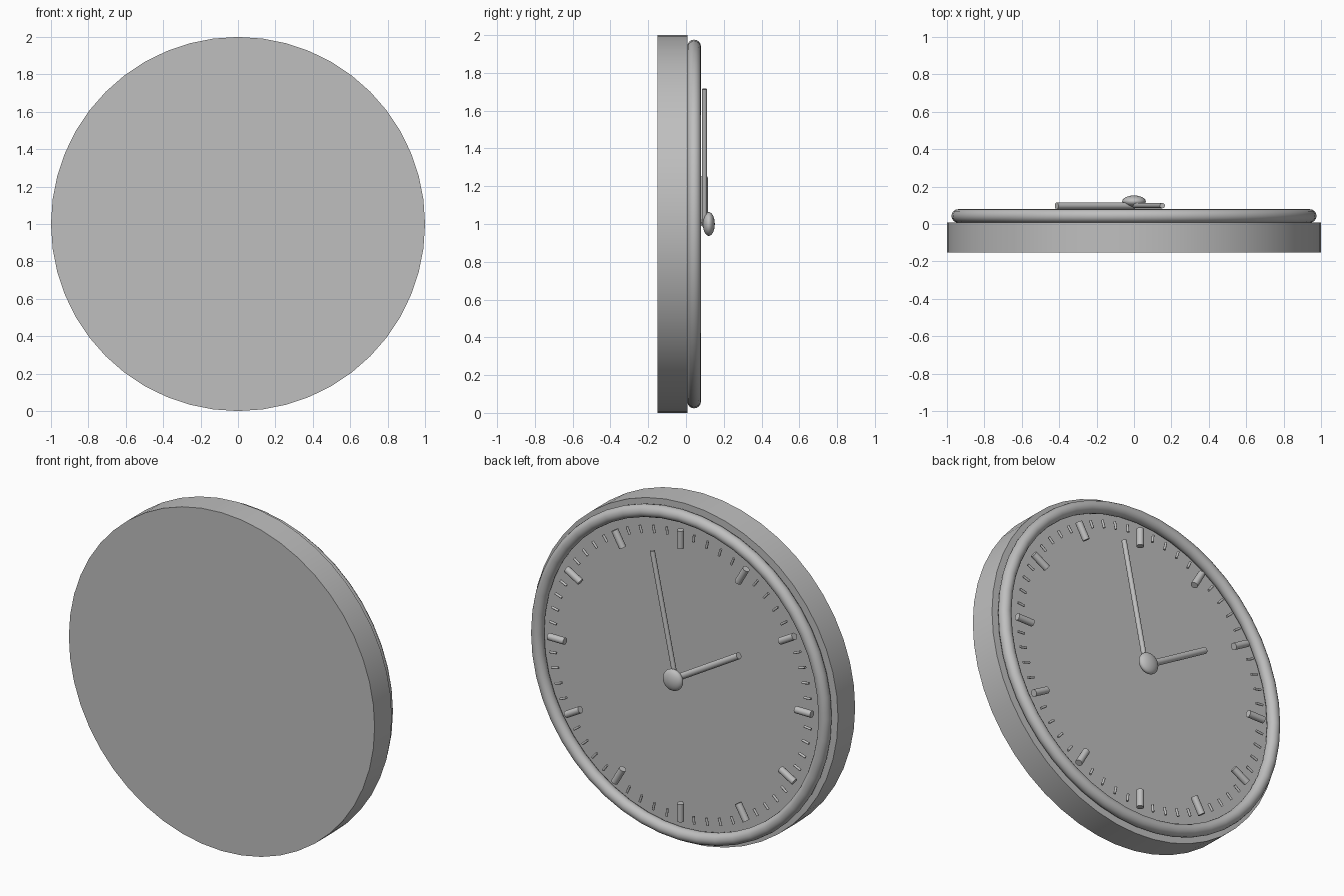
import bpy
from math import sin, cos, pi, radians
from mathutils import Vector

cube = bpy.data.objects.get("Cube")
if cube:
    bpy.data.objects.remove(cube, do_unlink=True)

GREY = 0.52
mat = bpy.data.materials.new("plain grey")
mat.use_nodes = True
mat.diffuse_color = (GREY, GREY, GREY, 1)
mat.node_tree.nodes["Principled BSDF"].inputs["Base Color"].default_value = (GREY, GREY, GREY, 1)


def finish(name):
    """Name, colour and smooth the active object."""
    obj = bpy.context.object
    obj.name = name
    obj.data.materials.append(mat)
    bpy.ops.object.shade_smooth_by_angle(angle=radians(35))
    return obj


def dial_rod(name, turn, inner, outer, radius, y):
    """Rod lying along a dial radius; turn is clockwise from twelve, seen from +y."""
    out = Vector((-sin(turn), 0, cos(turn)))
    mid = out * (inner + outer) / 2 + Vector((0, y, 1))
    bpy.ops.mesh.primitive_cylinder_add(vertices=16, radius=radius, depth=outer - inner,
                                        location=mid, rotation=(0, -turn, 0))
    return finish(name)


# Case
bpy.ops.mesh.primitive_cylinder_add(vertices=48, radius=1, depth=0.16,
                                    location=(0, -0.072, 1), rotation=(pi / 2, 0, 0))
finish("clock_case")

# Rim
bpy.ops.mesh.primitive_torus_add(major_segments=48, minor_segments=16, major_radius=0.94,
                                 minor_radius=0.036, location=(0, 0.043, 1),
                                 rotation=(pi / 2, 0, 0))
finish("dial_rim")

# Hour and minute marks
for i in range(60):
    turn = i * pi / 30
    if i % 5 == 0:
        dial_rod(f"hour_mark_{i // 5}", turn, 0.755, 0.86, 0.02, 0.052)
    else:
        dial_rod(f"minute_mark_{i}", turn, 0.815, 0.86, 0.007, 0.052)

# Hands
dial_rod("hour_hand", radians(59.5), 0, 0.48, 0.019, 0.097)
dial_rod("minute_hand", radians(-12), 0, 0.73, 0.014, 0.098)

# Centre knob
bpy.ops.mesh.primitive_uv_sphere_add(segments=24, ring_count=16, radius=0.063,
                                     location=(0, 0.121, 1), rotation=(pi / 2, 0, 0))
bpy.context.object.scale.z = 0.5
finish("centre_knob")
